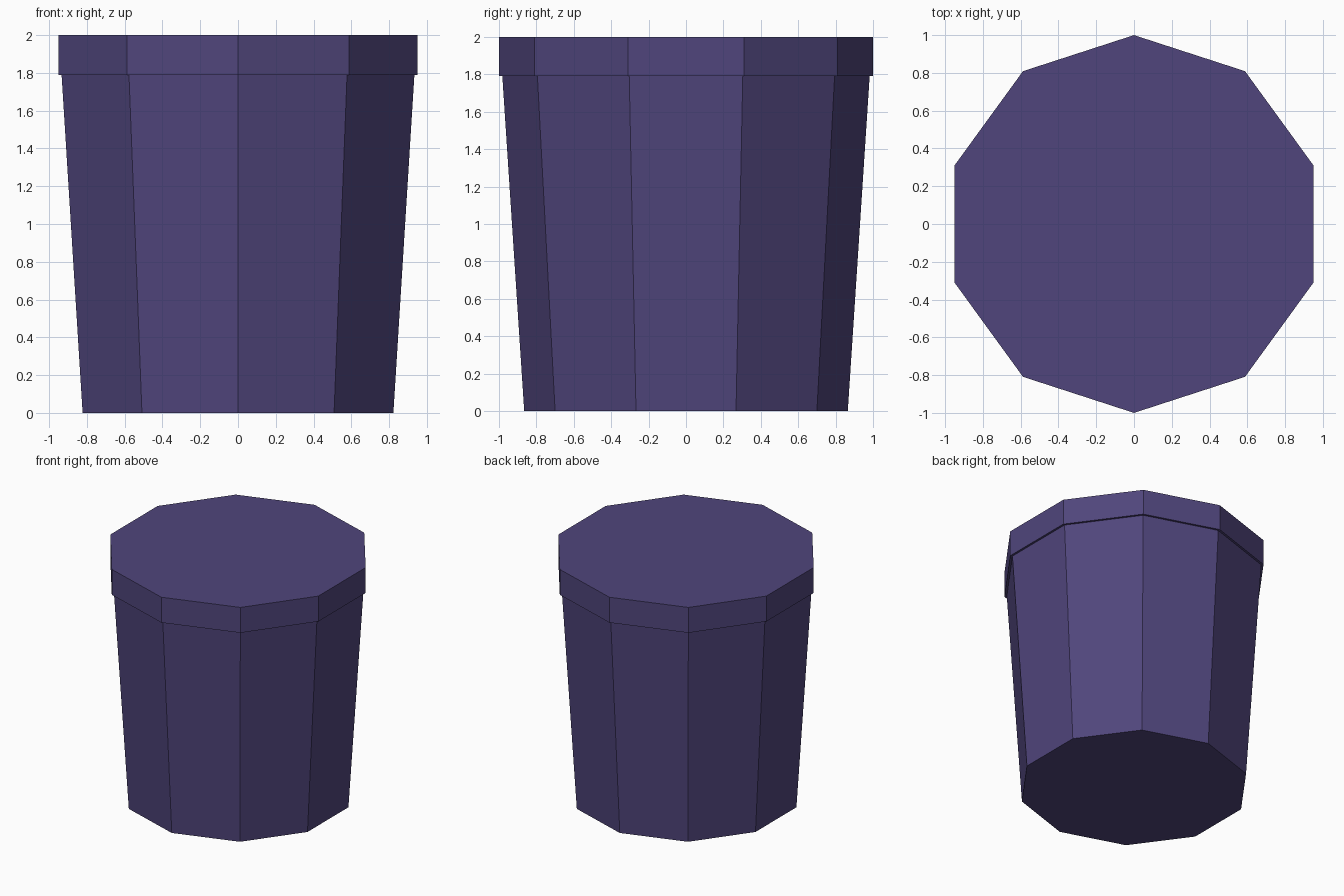
import bpy, bmesh, math

if "Cube" in bpy.data.objects:
    bpy.data.objects.remove(bpy.data.objects["Cube"])

SIDES = 10
# Profile (radius, height): tapered body, small ledge, straight lid rim
PROFILE = [(0.865, 0.0), (0.982, 1.79), (1.0, 1.79), (1.0, 2.0)]

bm = bmesh.new()


def ring(radius, z):
    angles = [math.pi / 2 + 2 * math.pi * i / SIDES for i in range(SIDES)]
    return [bm.verts.new((radius * math.cos(a), radius * math.sin(a), z)) for a in angles]


rings = [ring(r, z) for r, z in PROFILE]

# Side walls and ledge
for low, high in zip(rings, rings[1:]):
    for i in range(SIDES):
        j = (i + 1) % SIDES
        bm.faces.new((low[i], low[j], high[j], high[i]))

# Base and lid top
bm.faces.new(rings[0][::-1])
bm.faces.new(rings[-1])
bmesh.ops.recalc_face_normals(bm, faces=bm.faces)

mesh = bpy.data.meshes.new("lidded_bin")
bm.to_mesh(mesh)
bm.free()

# Purple finish
purple = bpy.data.materials.new("purple")
purple.diffuse_color = (0.08, 0.06, 0.2, 1.0)
purple.use_nodes = True
purple.node_tree.nodes["Principled BSDF"].inputs["Base Color"].default_value = purple.diffuse_color
mesh.materials.append(purple)

bin_object = bpy.data.objects.new("lidded_bin", mesh)
bpy.context.collection.objects.link(bin_object)
